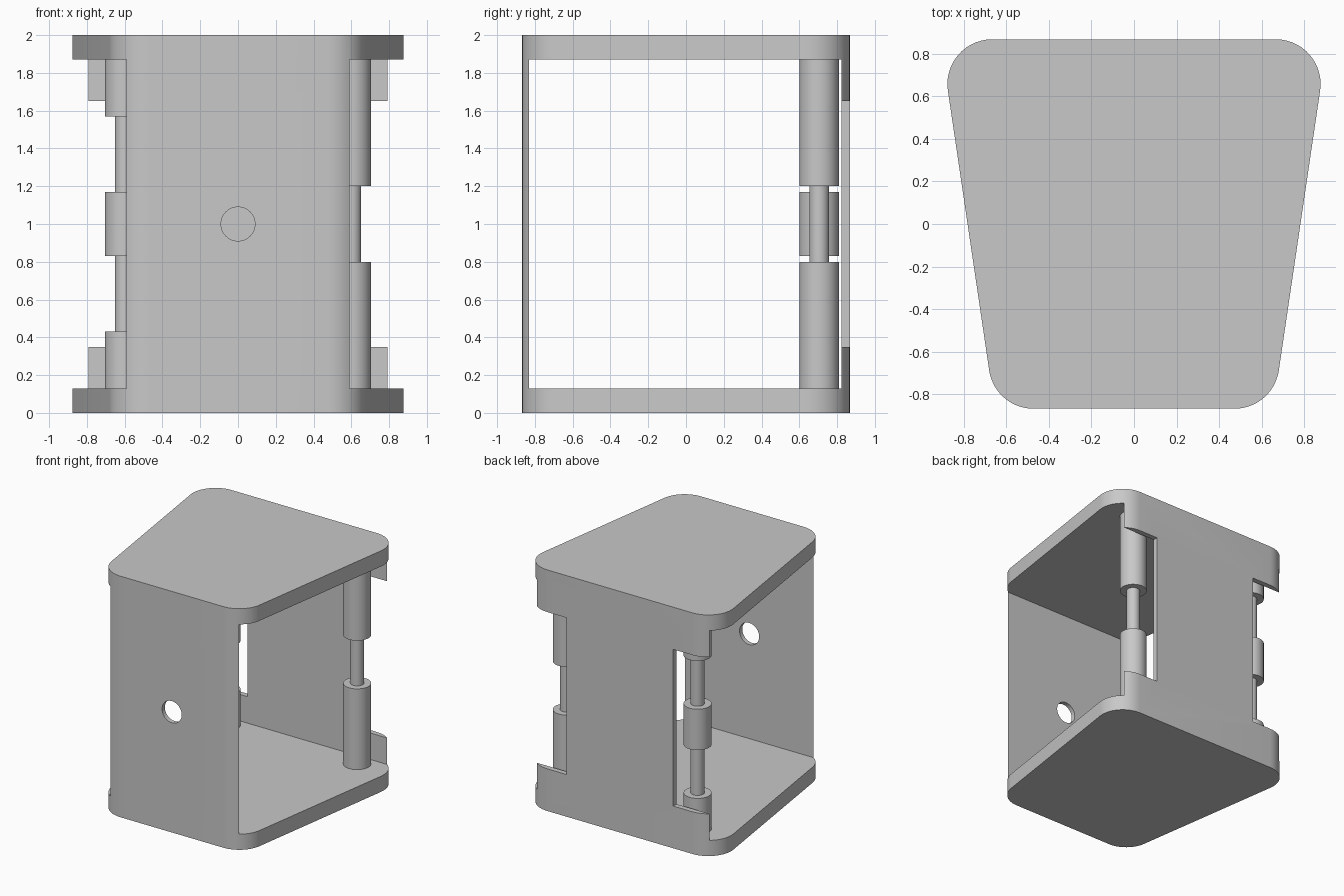
import bpy, bmesh
from math import sin, cos, pi, radians

cube = bpy.data.objects.get("Cube")
if cube:
    bpy.data.objects.remove(cube, do_unlink=True)

grey = bpy.data.materials.new("light grey")
grey.use_nodes = True
grey.diffuse_color = (0.58, 0.58, 0.58, 1)
grey.node_tree.nodes["Principled BSDF"].inputs["Base Color"].default_value = grey.diffuse_color

HEIGHT, PLATE, RADIUS = 2.0, 0.13, 0.21
WALL_FRONT, WALL_BACK = -0.83, 0.824
HINGE_X, HINGE_Y = 0.6, 0.705


def finish(obj):
    bpy.ops.object.select_all(action="DESELECT")
    obj.select_set(True)
    bpy.context.view_layer.objects.active = obj
    bpy.ops.object.shade_smooth_by_angle(angle=radians(30))


def box(name, x0, x1, y0, y1, z0, z1):
    bpy.ops.mesh.primitive_cube_add(size=1, location=((x0 + x1) / 2, (y0 + y1) / 2, (z0 + z1) / 2))
    obj = bpy.context.object
    obj.name = name
    obj.scale = (x1 - x0, y1 - y0, z1 - z0)
    bpy.ops.object.transform_apply(location=False, rotation=False, scale=True)
    return obj


def cylinder(name, x, y, radius, z0, z1):
    bpy.ops.mesh.primitive_cylinder_add(vertices=48, radius=radius, depth=z1 - z0,
                                        location=(x, y, (z0 + z1) / 2))
    obj = bpy.context.object
    obj.name = name
    obj.data.materials.append(grey)
    finish(obj)
    return obj


def cut(obj, cutter):
    mod = obj.modifiers.new("cut", "BOOLEAN")
    mod.operation = "DIFFERENCE"
    mod.solver = "EXACT"
    mod.object = cutter
    bpy.context.view_layer.objects.active = obj
    bpy.ops.object.modifier_apply(modifier=mod.name)
    bpy.data.objects.remove(cutter, do_unlink=True)


# Tapered outline with rounded corners: start angle and end angle per corner
tilt, steps = 8.4, 14
corners = [(0.666, 0.657, -tilt, 90), (-0.666, 0.657, 90, 180 + tilt),
           (-0.472, -0.657, 180 + tilt, 270), (0.472, -0.657, 270, 360 - tilt)]
bm = bmesh.new()
ring = []
for cx, cy, a0, a1 in corners:
    for i in range(steps + 1):
        a = radians(a0 + (a1 - a0) * i / steps)
        ring.append(bm.verts.new((cx + RADIUS * cos(a), cy + RADIUS * sin(a), 0)))
base = bm.faces.new(ring)
top = bmesh.ops.extrude_face_region(bm, geom=[base])
bmesh.ops.translate(bm, vec=(0, 0, HEIGHT),
                    verts=[g for g in top["geom"] if isinstance(g, bmesh.types.BMVert)])
bmesh.ops.recalc_face_normals(bm, faces=bm.faces)
mesh = bpy.data.meshes.new("housing")
bm.to_mesh(mesh)
bm.free()
housing = bpy.data.objects.new("housing", mesh)
bpy.context.collection.objects.link(housing)
mesh.materials.append(grey)

# Open sides leave two plates and the front and back walls
cut(housing, box("side_opening", -1.2, 1.2, WALL_FRONT, WALL_BACK, PLATE, HEIGHT - PLATE))

# Hinge notches in the back wall
cut(housing, box("left_notch", 0.49, 1.2, 0.75, 1.0, 0.35, 1.65))
cut(housing, box("right_notch", -1.2, -0.49, 0.75, 1.0, 0.35, 1.65))

# Round hole through the front wall
bpy.ops.mesh.primitive_cylinder_add(vertices=48, radius=0.09, depth=0.4,
                                    location=(0, -0.85, 1), rotation=(pi / 2, 0, 0))
cut(housing, bpy.context.object)
finish(housing)

# Hinge posts: a thin pin with thick knuckles
sink = 0.01
low, high = PLATE - sink, HEIGHT - PLATE + sink
knuckles = {
    "left": (HINGE_X, [(low, 0.8), (1.2, high)]),
    "right": (-HINGE_X, [(low, 0.43), (0.83, 1.17), (1.57, high)]),
}
for side, (x, spans) in knuckles.items():
    cylinder(side + "_hinge_pin", x, HINGE_Y, 0.052, low, high)
    for n, (z0, z1) in enumerate(spans, 1):
        cylinder(f"{side}_knuckle_{n}", x, HINGE_Y, 0.105, z0, z1)
